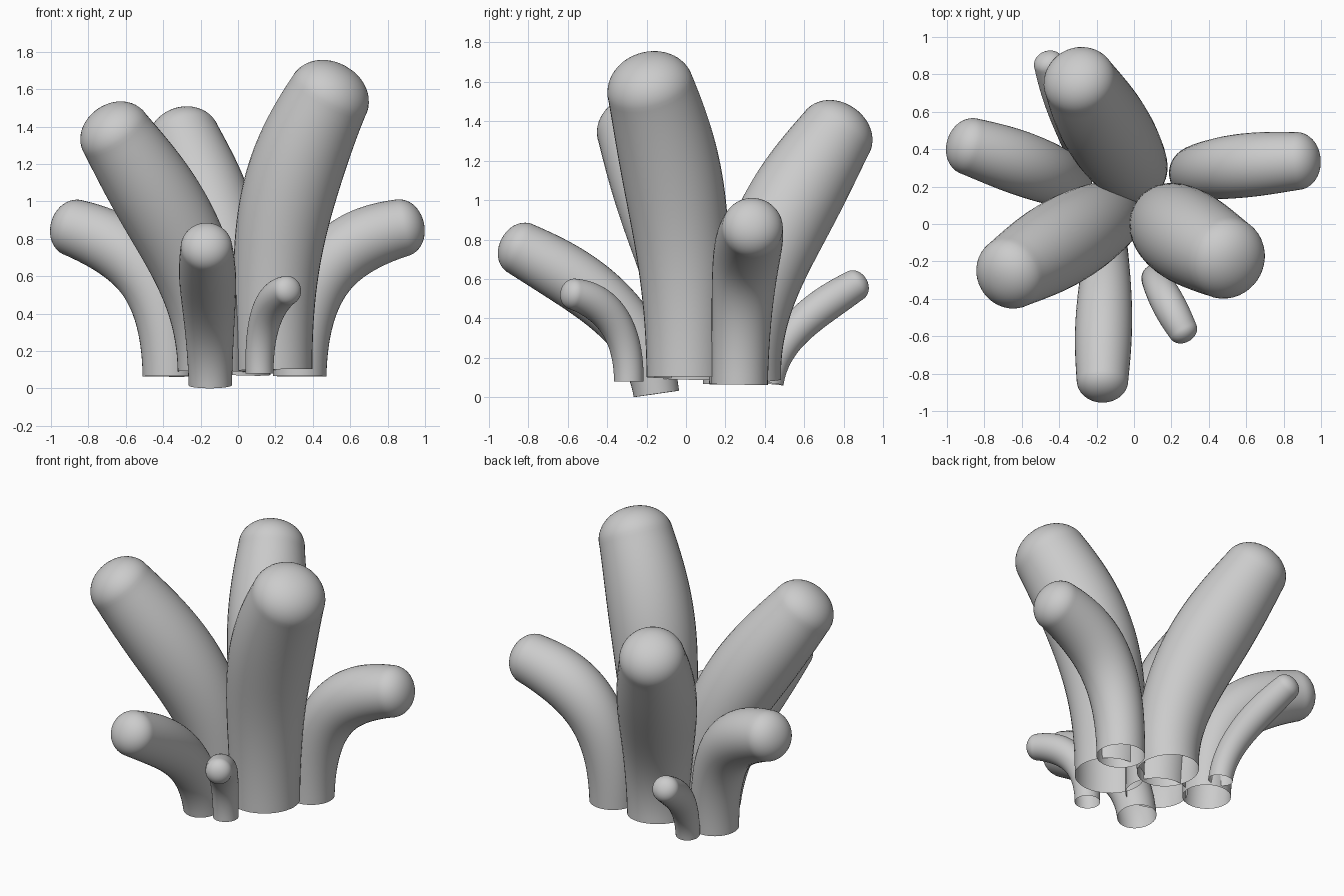
import bpy, bmesh, math
from mathutils import Vector

if "Cube" in bpy.data.objects:
    bpy.data.objects.remove(bpy.data.objects["Cube"])

SIDES, STEPS, CAP = 40, 32, 12


def tube(name, p0, p1, p2, tip, r0, r1, bulge):
    """Swept finger along a cubic curve, open at the base, swollen, blunt domed tip."""
    p0, p1, p2, tip = map(Vector, (p0, p1, p2, tip))
    end = (tip - p2).normalized()
    dome = r1 * 0.82
    p3 = tip - end * dome
    p2 = p2 - end * dome * 0.5
    # rings: centre, direction, radius
    rings = []
    for i in range(STEPS + 1):
        t = i / STEPS
        u = 1 - t
        c = p0 * u**3 + p1 * 3*u*u*t + p2 * 3*u*t*t + p3 * t**3
        d = (p1 - p0) * u*u + (p2 - p1) * 2*u*t + (p3 - p2) * t*t
        r = r0 + (r1 - r0) * t + bulge * math.sin(math.pi * t**1.6)
        rings.append((c, d.normalized(), r))
    for k in range(1, CAP):
        a = k / CAP * math.pi / 2
        rings.append((p3 + end * dome * math.sin(a), end, r1 * math.cos(a)**0.95))
    bm = bmesh.new()
    side = Vector((1, 0, 0))
    prev = None
    for c, d, r in rings:
        side = (side - d * side.dot(d)).normalized()
        other = d.cross(side)
        ring = []
        for j in range(SIDES):
            a = 2 * math.pi * j / SIDES
            ring.append(bm.verts.new(c + (side * math.cos(a) + other * math.sin(a)) * r))
        if prev:
            for j in range(SIDES):
                k = (j + 1) % SIDES
                bm.faces.new((prev[j], prev[k], ring[k], ring[j]))
        prev = ring
    top = bm.verts.new(tip)
    for j in range(SIDES):
        bm.faces.new((prev[j], prev[(j + 1) % SIDES], top))
    for f in bm.faces:
        f.smooth = True
    me = bpy.data.meshes.new(name)
    bm.to_mesh(me)
    bm.free()
    ob = bpy.data.objects.new(name, me)
    bpy.context.collection.objects.link(ob)


# three tall fingers
tube("tall_finger_right", (.193, .005, .10), (.18, .01, .70), (.265, -.06, 1.16), (.57, -.225, 1.715), .205, .222, .036)
tube("tall_finger_left", (-.14, .04, .09), (-.135, .05, .60), (-.40, -.105, .975), (-.74, -.31, 1.485), .183, .196, .043)
tube("tall_finger_back", (-.01, .30, .08), (.01, .275, .55), (-.16, .515, .97), (-.335, .845, 1.46), .183, .196, .045)
# three medium fingers
tube("medium_finger_right", (.33, .272, .065), (.335, .28, .62), (.61, .32, .80), (.993, .345, .885), .143, .155, .02)
tube("medium_finger_left", (-.367, .228, .065), (-.37, .235, .60), (-.62, .335, .775), (-.988, .45, .895), .143, .154, .02)
tube("medium_finger_front", (-.148, -.15, .017), (-.15, -.205, .40), (-.165, -.575, .615), (-.17, -.935, .805), .116, .138, .021)
# two small fingers
tube("small_finger_front", (.115, -.29, .08), (.112, -.29, .38), (.20, -.46, .50), (.292, -.625, .535), .075, .079, .012)
tube("small_finger_back", (-.31, .423, .07), (-.32, .455, .32), (-.405, .70, .47), (-.472, .91, .60), .072, .081, .012)
